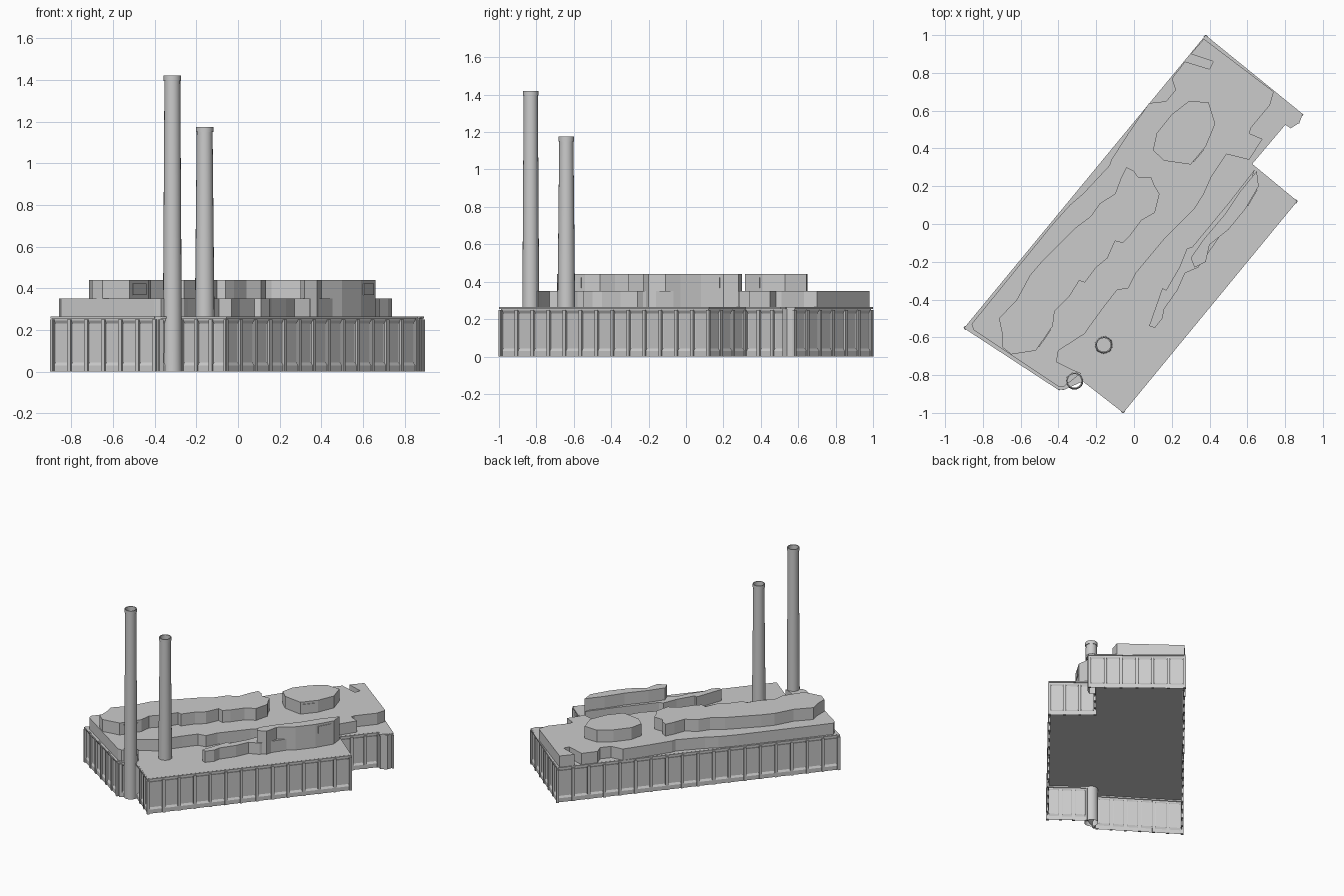
import bpy, bmesh, math
from mathutils import Matrix, Vector

if "Cube" in bpy.data.objects:
    bpy.data.objects.remove(bpy.data.objects["Cube"], do_unlink=True)

concrete = bpy.data.materials.new("pale_grey")
concrete.use_nodes = True
GREY = (.6, .6, .6, 1)
concrete.diffuse_color = GREY
concrete.node_tree.nodes["Principled BSDF"].inputs["Base Color"].default_value = GREY

ROOF, DECK, TOP = .265, .35, .44
BAY = .112


def finish(name, bm):
    mesh = bpy.data.meshes.new(name)
    bm.to_mesh(mesh)
    bm.free()
    mesh.materials.append(concrete)
    obj = bpy.data.objects.new(name, mesh)
    bpy.context.collection.objects.link(obj)
    return obj


def counter_clockwise(points):
    pts = [Vector((x, y, 0)) for x, y in points]
    area = sum(a.x * b.y - b.x * a.y for a, b in zip(pts, pts[1:] + pts[:1]))
    return pts if area > 0 else pts[::-1]


def edges_of(pts):
    return list(zip(pts, pts[1:] + pts[:1]))


def quad(bm, a, b, low, high):
    up = Vector((0, 0, 1))
    corners = (a + up * low, b + up * low, b + up * high, a + up * high)
    return bm.faces.new([bm.verts.new(c) for c in corners])


def box(bm, centre, angle, size):
    place = Matrix.Translation(centre) @ Matrix.Rotation(angle, 4, 'Z')
    bmesh.ops.create_cube(bm, size=1, matrix=place @ Matrix.Diagonal((*size, 1)))


def prism(name, points, low, high):
    """Vertical-sided block on any outline."""
    bm = bmesh.new()
    pts = counter_clockwise(points)
    base = [bm.verts.new((p.x, p.y, low)) for p in pts]
    cap = [bm.verts.new((p.x, p.y, high)) for p in pts]
    bm.faces.new(base[::-1])
    bm.faces.new(cap)
    for i in range(len(pts)):
        j = (i + 1) % len(pts)
        bm.faces.new((base[i], base[j], cap[j], cap[i]))
    return finish(name, bm)


def panel(name, a, b):
    """Thin window plate in the middle of an upper wall running from a to b."""
    a, b = Vector((*a, 0)), Vector((*b, 0))
    mid = (a + b) / 2 + Vector((0, 0, (DECK + TOP) / 2))
    run = b - a
    bm = bmesh.new()
    box(bm, mid, math.atan2(run.y, run.x), (run.length * .7, .009, .055))
    finish(name, bm)


def chimney(name, x, y, low, high):
    """Open tapered tube with a collar at the top."""
    profile = [(.047, low), (.046, low + .1), (.038, high - .025),
               (.042, high - .025), (.042, high), (.036, high), (.036, high - .03)]
    bm = bmesh.new()
    sides = 20
    rings = []
    for r, z in profile:
        turns = [math.tau * i / sides for i in range(sides)]
        rings.append([bm.verts.new((x + r * math.cos(t), y + r * math.sin(t), z)) for t in turns])
    for lower, upper in zip(rings, rings[1:]):
        for i in range(sides):
            j = (i + 1) % sides
            bm.faces.new((lower[i], lower[j], upper[j], upper[i]))
    obj = finish(name, bm)
    bpy.ops.object.select_all(action='DESELECT')
    obj.select_set(True)
    bpy.context.view_layer.objects.active = obj
    bpy.ops.object.shade_smooth_by_angle(angle=math.radians(35))


# Main hall outline, with the side wing
hall = counter_clockwise([
    (-.89, -.55), (.38, .99), (.885, .58), (.87, .54), (.83, .515), (.8, .535),
    (.616, .317), (.855, .12), (-.058, -.99), (-.27, -.825), (-.37, -.87), (-.4, -.87)])

# Walls: open underneath, one recessed window per bay
walls, piers, cornice = bmesh.new(), bmesh.new(), bmesh.new()
windows = []
for a, b in edges_of(hall):
    run = b - a
    angle = math.atan2(run.y, run.x)
    count = math.ceil(run.length / BAY)
    for i in range(count):
        p, q = a + run * (i / count), a + run * ((i + 1) / count)
        quad(walls, p, q, 0, .03)
        bay = quad(walls, p, q, .03, .245)
        quad(walls, p, q, .245, ROOF)
        if (q - p).length > .07:
            windows.append(bay)
            for end in (p, q):
                box(piers, end + Vector((0, 0, .125)), angle, (.02, .014, .25))
    box(cornice, (a + b) / 2 + Vector((0, 0, ROOF - .006)), angle, (run.length + .01, .014, .01))
walls.normal_update()
bmesh.ops.inset_individual(walls, faces=windows, thickness=.02, depth=-.008)
finish("hall_walls", walls)
finish("wall_piers", piers)
finish("roof_cornice", cornice)

# Flat main roof
roof = bmesh.new()
roof.faces.new([roof.verts.new((p.x, p.y, ROOF)) for p in hall])
finish("main_roof", roof)

# Broad upper deck with a notched, stepped outline
prism("upper_deck", [
    (.37, .98), (.3, .9), (.42, .86), (.4, .82), (.27, .86), (.2, .77), (.22, .71),
    (.17, .65), (.08, .64), (-.03, .48), (-.12, .34), (-.13, .31), (-.27, .16),
    (-.34, .1), (-.43, 0), (-.86, -.53), (-.85, -.56), (-.4, -.86), (-.37, -.86),
    (-.28, -.79), (-.33, -.77), (-.41, -.73), (-.4, -.67), (-.26, -.58), (-.24, -.55),
    (-.16, -.44), (-.09, -.35), (-.03, -.34), (.01, -.26), (.06, -.2), (.16, -.08),
    (.24, 0), (.32, .08), (.37, .16), (.41, .25), (.49, .37), (.61, .34), (.68, .45),
    (.61, .48), (.62, .51), (.72, .63), (.74, .7)], ROOF, DECK)

# Long penthouse block with ragged sides
prism("long_penthouse", [
    (-.04, .3), (0, .28), (.02, .25), (.09, .25), (.11, .2), (.135, .16), (.11, .06),
    (.04, .02), (-.02, -.06), (-.06, -.1), (-.1, -.09), (-.14, -.18), (-.2, -.23),
    (-.26, -.31), (-.29, -.3), (-.34, -.38), (-.42, -.46), (-.43, -.54), (-.52, -.67),
    (-.65, -.69), (-.7, -.65), (-.7, -.57), (-.715, -.5), (-.62, -.4), (-.55, -.27),
    (-.49, -.2), (-.39, -.1), (-.31, -.02), (-.23, .04), (-.18, .11), (-.1, .16), (-.07, .24)],
    DECK, TOP)
panel("long_penthouse_window", (-.52, -.67), (-.43, -.54))

# Faceted penthouse
prism("faceted_penthouse", [
    (.29, .65), (.395, .645), (.43, .53), (.38, .41), (.3, .315), (.16, .335),
    (.1, .39), (.12, .48), (.2, .58)], DECK, TOP)
panel("faceted_penthouse_window", (.3, .315), (.38, .41))

# Wing roof blocks: tall one and the low one trailing from it
prism("wing_tall_block", [
    (.65, .28), (.66, .2), (.59, .08), (.5, -.03), (.4, -.11), (.38, -.2),
    (.32, -.23), (.3, -.18), (.37, -.08), (.48, .05), (.56, .17)], ROOF, TOP)
panel("wing_tall_block_window", (.59, .08), (.66, .2))
prism("wing_low_block", [
    (.64, .29), (.5, .11), (.31, -.12), (.28, -.13), (.24, -.23), (.17, -.35),
    (.15, -.34), (.08, -.54), (.11, -.55), (.15, -.5), (.16, -.45), (.23, -.35),
    (.27, -.26), (.34, -.23), (.5, 0), (.6, .17)], ROOF, DECK)

# Chimneys: one beside the wall, one on the wing roof
chimney("tall_chimney", -.315, -.83, 0, 1.42)
chimney("short_chimney", -.16, -.64, ROOF, 1.175)
